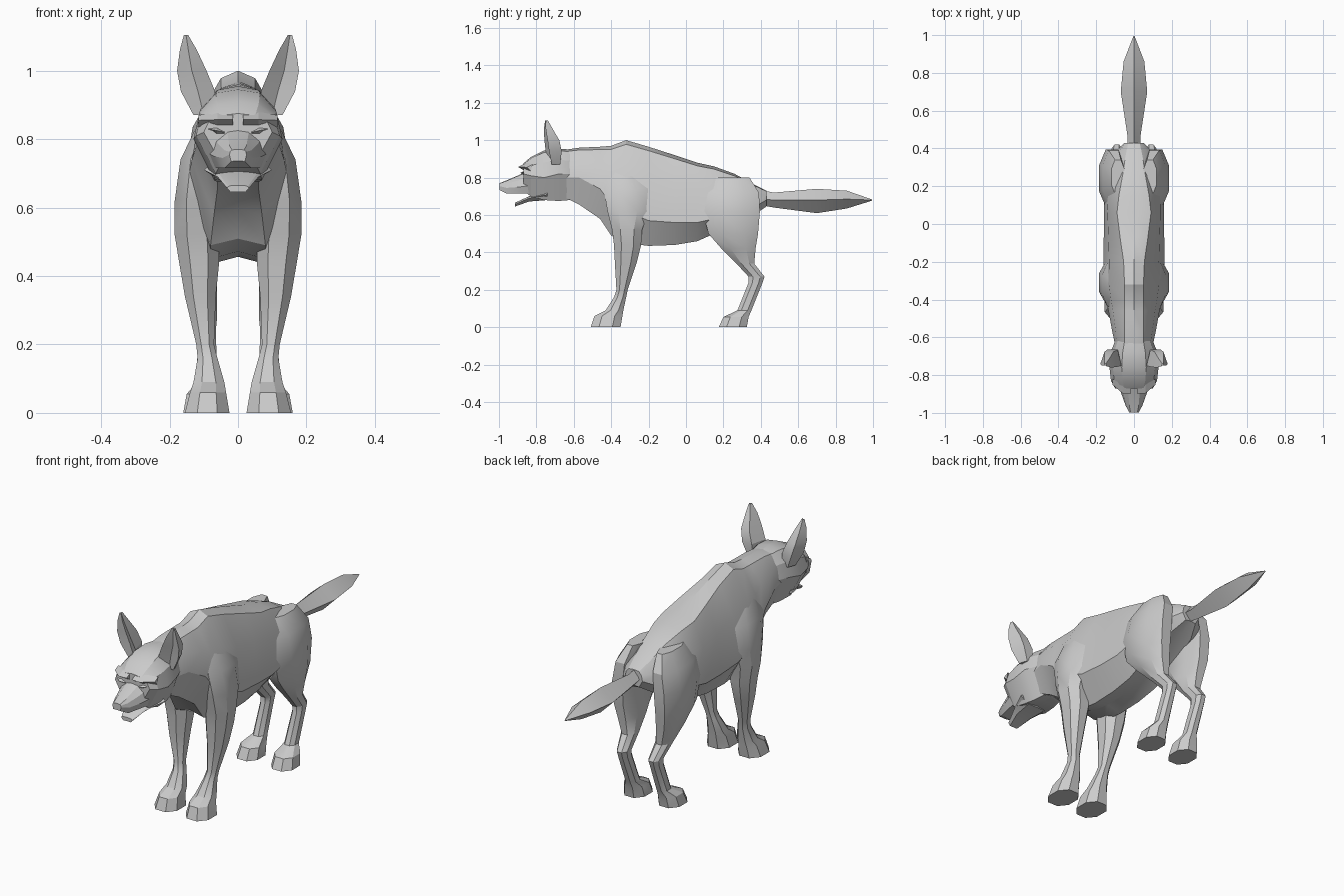
import bpy
import bmesh
from math import radians
from mathutils import Vector

default_cube = bpy.data.objects.get("Cube")
if default_cube:
    bpy.data.objects.remove(default_cube, do_unlink=True)

# One plain grey coat
fur = bpy.data.materials.new("grey_fur")
fur.use_nodes = True
fur.diffuse_color = (.6, .6, .6, 1)
fur.node_tree.nodes["Principled BSDF"].inputs["Base Color"].default_value = fur.diffuse_color


def loft(name, rings, crease=28):
    """Skin a sequence of equal-length rings and close both ends."""
    bm = bmesh.new()
    loops = [[bm.verts.new(point) for point in ring] for ring in rings]
    count = len(loops[0])
    for lower, upper in zip(loops, loops[1:]):
        for i in range(count):
            j = (i + 1) % count
            bm.faces.new((lower[i], lower[j], upper[j], upper[i]))
    bm.faces.new(loops[0])
    bm.faces.new(list(reversed(loops[-1])))
    bmesh.ops.recalc_face_normals(bm, faces=bm.faces)
    mesh = bpy.data.meshes.new(name)
    bm.to_mesh(mesh)
    bm.free()
    mesh.materials.append(fur)
    part = bpy.data.objects.new(name, mesh)
    bpy.context.collection.objects.link(part)
    bpy.ops.object.select_all(action='DESELECT')
    part.select_set(True)
    bpy.context.view_layer.objects.active = part
    bpy.ops.object.shade_smooth_by_angle(angle=radians(crease))
    return part


def pair(name, rings, crease=28):
    """Build a part on the left (+x) and its mirror image on the right."""
    for side, sign in (("left", 1), ("right", -1)):
        flipped = [[Vector((sign * p[0], p[1], p[2])) for p in ring] for ring in rings]
        loft(side + "_" + name, flipped, crease)


def trunk_ring(y, top, ridge, width, middle, belly, bottom):
    """Symmetric section: flat ridge, sloping flank, widest line, tucked belly."""
    drop = (top - bottom) * .04
    flank_x = ridge + (width - ridge) * .72
    flank_z = top - drop - (top - drop - middle) * .4
    half = [(ridge, top - drop), (flank_x, flank_z), (width, middle), (belly, bottom)]
    right = [(-x, y, z) for x, z in half]
    left = [(x, y, z) for x, z in reversed(half)]
    return [(0, y, top)] + right + [(0, y, bottom + drop)] + left


def leg_ring(z, front, back, inner, outer):
    """Horizontal chamfered rectangle."""
    cx, cy = (inner + outer) / 2, (front + back) / 2
    rx, ry = (outer - inner) / 2, (back - front) / 2
    cut = .45
    corners = [(-cut, -1), (cut, -1), (1, -cut), (1, cut),
               (cut, 1), (-cut, 1), (-1, cut), (-1, -cut)]
    return [(cx + u * rx, cy + v * ry, z) for u, v in corners]


def ear_ring(z, cx, cy, rx, ry):
    """Five-sided section with a hollow front."""
    outline = [(-1, -1), (0, -.35), (1, -.6), (.5, .9), (-.6, .9)]
    return [(cx + u * rx, cy + v * ry, z) for u, v in outline]


def tail_ring(y, z, width, up, down):
    """Flattened diamond section."""
    return [(0, y, z + up), (-width, y, z), (0, y, z - down), (width, y, z)]


# Neck, chest, back and rump: y, top, ridge, width, middle, belly, bottom
torso = [
    (-.64, .95, .05, .10, .80, .06, .69),
    (-.57, .96, .05, .115, .80, .06, .655),
    (-.46, .965, .05, .135, .74, .07, .58),
    (-.40, .97, .05, .15, .66, .08, .49),
    (-.32, 1, .05, .165, .62, .08, .45),
    (-.20, .965, .055, .162, .57, .08, .435),
    (-.06, .92, .075, .16, .56, .08, .44),
    (.06, .88, .09, .16, .56, .08, .46),
    (.15, .86, .08, .16, .58, .08, .50),
    (.26, .82, .06, .15, .62, .07, .55),
    (.36, .765, .045, .12, .64, .06, .60),
    (.43, .73, .03, .05, .68, .03, .645),
]
loft("torso", [trunk_ring(*row) for row in torso])

# Skull, upper muzzle and open lower jaw share the same section
skull = [
    (-.62, .95, .05, .10, .82, .05, .68),
    (-.68, .955, .06, .125, .82, .06, .675),
    (-.76, .945, .065, .13, .80, .07, .68),
    (-.83, .91, .06, .122, .81, .065, .70),
    (-.87, .875, .05, .10, .82, .05, .73),
]
muzzle = [
    (-.82, .85, .03, .09, .76, .07, .715),
    (-.89, .815, .03, .07, .75, .055, .715),
    (-.96, .785, .025, .045, .745, .04, .715),
    (-.998, .77, .018, .025, .755, .02, .735),
]
jaw = [
    (-.74, .73, .05, .10, .71, .05, .68),
    (-.84, .70, .035, .06, .69, .04, .672),
    (-.915, .665, .02, .032, .657, .022, .645),
]
for name, rows in (("skull", skull), ("muzzle", muzzle), ("lower_jaw", jaw)):
    loft(name, [trunk_ring(*row) for row in rows], 20)

# Brow ridges and eyes: small tapered blocks on the face
pair("brow", [
    [(.015, -.86, .875), (.015, -.897, .858), (.015, -.86, .835)],
    [(.06, -.85, .88), (.06, -.897, .857), (.06, -.86, .835)],
    [(.115, -.82, .87), (.115, -.85, .855), (.115, -.83, .835)],
], 10)
pair("eye", [
    [(.04, -.86, .825), (.04, -.876, .82), (.04, -.86, .81)],
    [(.062, -.86, .838), (.062, -.886, .825), (.062, -.86, .81)],
    [(.09, -.85, .838), (.09, -.87, .83), (.09, -.85, .825)],
], 10)

# Ears: height, centre, half width, half depth
ear = [
    (.87, .10, -.70, .03, .03),
    (.94, .117, -.705, .05, .045),
    (1, .135, -.715, .043, .042),
    (1.06, .145, -.735, .025, .025),
    (1.105, .152, -.745, .006, .008),
]
pair("ear", [ear_ring(*row) for row in ear], 20)

# Legs from shoulder or hip down to the paw: height, front, back, inner, outer
front_leg = [
    (.84, -.42, -.26, .05, .12),
    (.74, -.44, -.20, .06, .168),
    (.62, -.42, -.20, .06, .185),
    (.52, -.395, -.235, .055, .185),
    (.44, -.385, -.24, .055, .172),
    (.34, -.38, -.265, .065, .155),
    (.20, -.372, -.312, .07, .122),
    (.16, -.385, -.32, .06, .118),
    (.09, -.43, -.335, .04, .13),
    (.06, -.49, -.34, .035, .14),
    (0, -.51, -.35, .025, .155),
]
hind_leg = [
    (.80, .16, .34, .05, .12),
    (.72, .10, .39, .05, .165),
    (.62, .09, .395, .055, .185),
    (.50, .12, .385, .06, .18),
    (.42, .19, .372, .06, .16),
    (.34, .27, .365, .062, .135),
    (.27, .335, .42, .062, .12),
    (.24, .335, .41, .065, .118),
    (.09, .275, .35, .06, .12),
    (.055, .20, .335, .045, .15),
    (0, .175, .325, .04, .16),
]
for name, rows in (("front_leg", front_leg), ("hind_leg", hind_leg)):
    pair(name, [leg_ring(*row) for row in rows])

# Leaf-shaped tail: y, height, half width, rise, fall
tail = [
    (.36, .69, .03, .05, .03),
    (.47, .68, .035, .04, .04),
    (.70, .68, .07, .06, .07),
    (.86, .685, .055, .045, .05),
    (.995, .68, .003, .003, .003),
]
loft("tail", [tail_ring(*row) for row in tail], 35)
